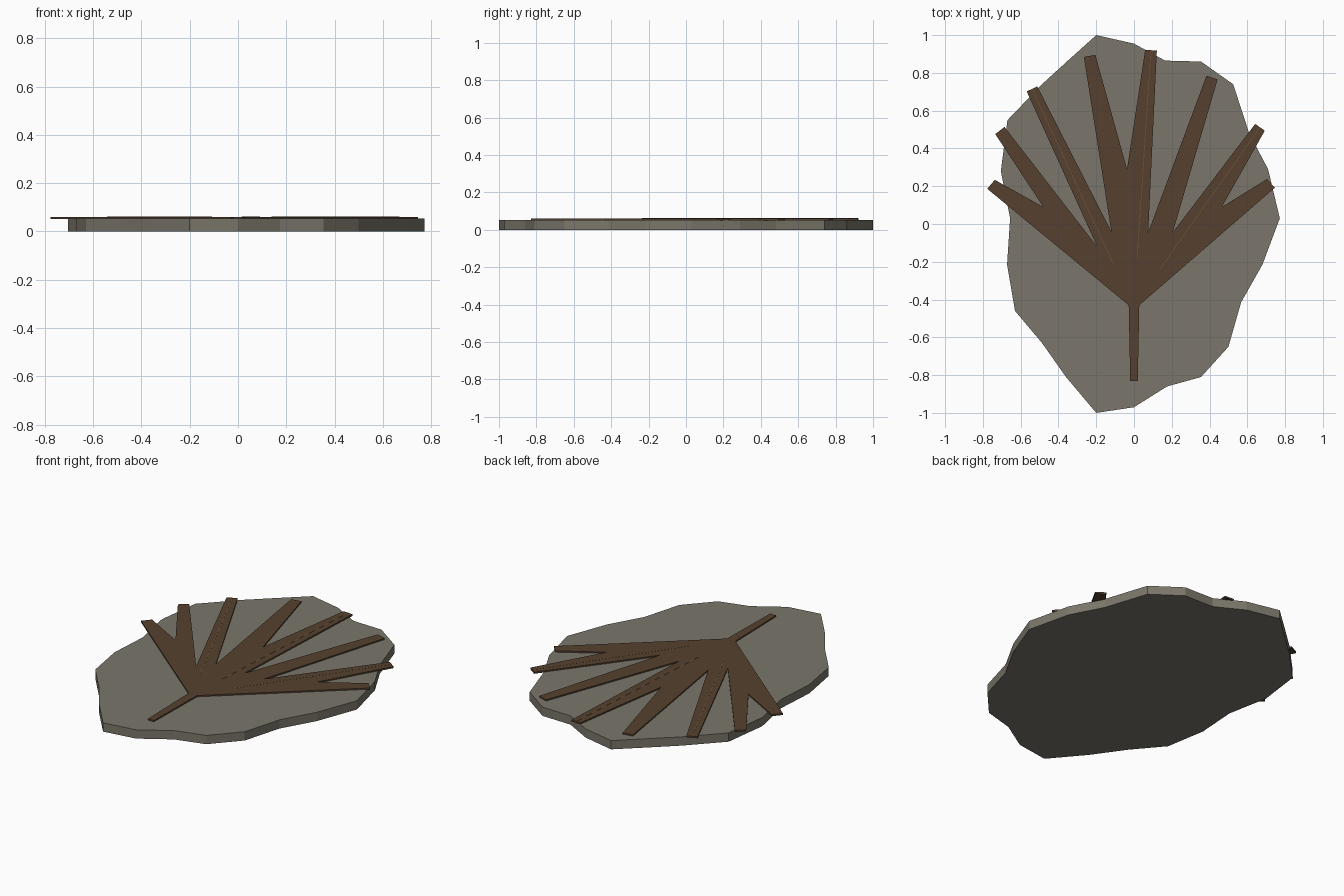
import bpy, bmesh
from mathutils import Vector

if "Cube" in bpy.data.objects:
    bpy.data.objects.remove(bpy.data.objects["Cube"])


def material(name, rgb):
    m = bpy.data.materials.new(name)
    m.diffuse_color = (*rgb, 1)
    m.use_nodes = True
    m.node_tree.nodes["Principled BSDF"].inputs["Base Color"].default_value = m.diffuse_color
    return m


def plate(name, outline, z0, z1, mat):
    """Closed flat plate extruded from a 2D outline."""
    bm = bmesh.new()
    face = bm.faces.new([bm.verts.new((x, y, z0)) for x, y in outline])
    ext = bmesh.ops.extrude_face_region(bm, geom=[face])
    top = [v for v in ext["geom"] if isinstance(v, bmesh.types.BMVert)]
    bmesh.ops.translate(bm, verts=top, vec=(0, 0, z1 - z0))
    bmesh.ops.recalc_face_normals(bm, faces=bm.faces[:])
    me = bpy.data.meshes.new(name)
    bm.to_mesh(me)
    bm.free()
    me.materials.append(mat)
    ob = bpy.data.objects.new(name, me)
    bpy.context.collection.objects.link(ob)
    return ob


stone = material("stone", (0.197, 0.183, 0.145))
fossil = material("fossil", (0.092, 0.053, 0.029))
vein = material("vein", (0.15, 0.085, 0.04))

# Irregular stone slab, clockwise from the top
slab = [(-.20, 1), (0, .955), (.165, .865), (.355, .86), (.525, .74), (.61, .48),
        (.71, .29), (.772, .03), (.68, -.215), (.567, -.415), (.50, -.65),
        (.355, -.81), (.175, -.86), (0, -.97), (-.20, -1), (-.36, -.81),
        (-.487, -.63), (-.63, -.46), (-.672, -.215), (-.656, .03), (-.705, .28),
        (-.67, .55), (-.487, .74), (-.35, .865)]
plate("stone_slab", slab, 0, .053, stone)

# Palm fan with its stem: square-ended tips with notches between them
tips = [(-.757, .21), (-.71, .495), (-.54, .715), (-.235, .89),
        (.09, .92), (.413, .775), (.667, .512), (.725, .215)]
notches = [(-.48, .09), (-.195, -.12), (-.12, -.04), (-.037, .29),
           (.075, -.045), (.205, -.045), (.465, .09)]
base = Vector((0, -.43))
fan = [(-.02, -.83), (-.028, -.43)]
for i, tip in enumerate(tips):
    tip = Vector(tip)
    d = (tip - base).normalized()
    side = Vector((-d.y, d.x)) * .031
    fan += [tip + side, tip - side]
    if i < len(notches):
        fan.append(notches[i])
fan += [(.028, -.43), (.02, -.83)]
plate("palm_fan", fan, .051, .061, fossil)

# Fine raised veins along three of the leaflets
for i, start in ((2, (-.11, -.21)), (4, (.017, -.18)), (6, (.14, -.235))):
    a, b = Vector(start), Vector(tips[i])
    d = (b - a).normalized()
    s = Vector((-d.y, d.x)) * .002
    plate("vein", [a + s, b + s, b - s, a - s], .0605, .0618, vein)
